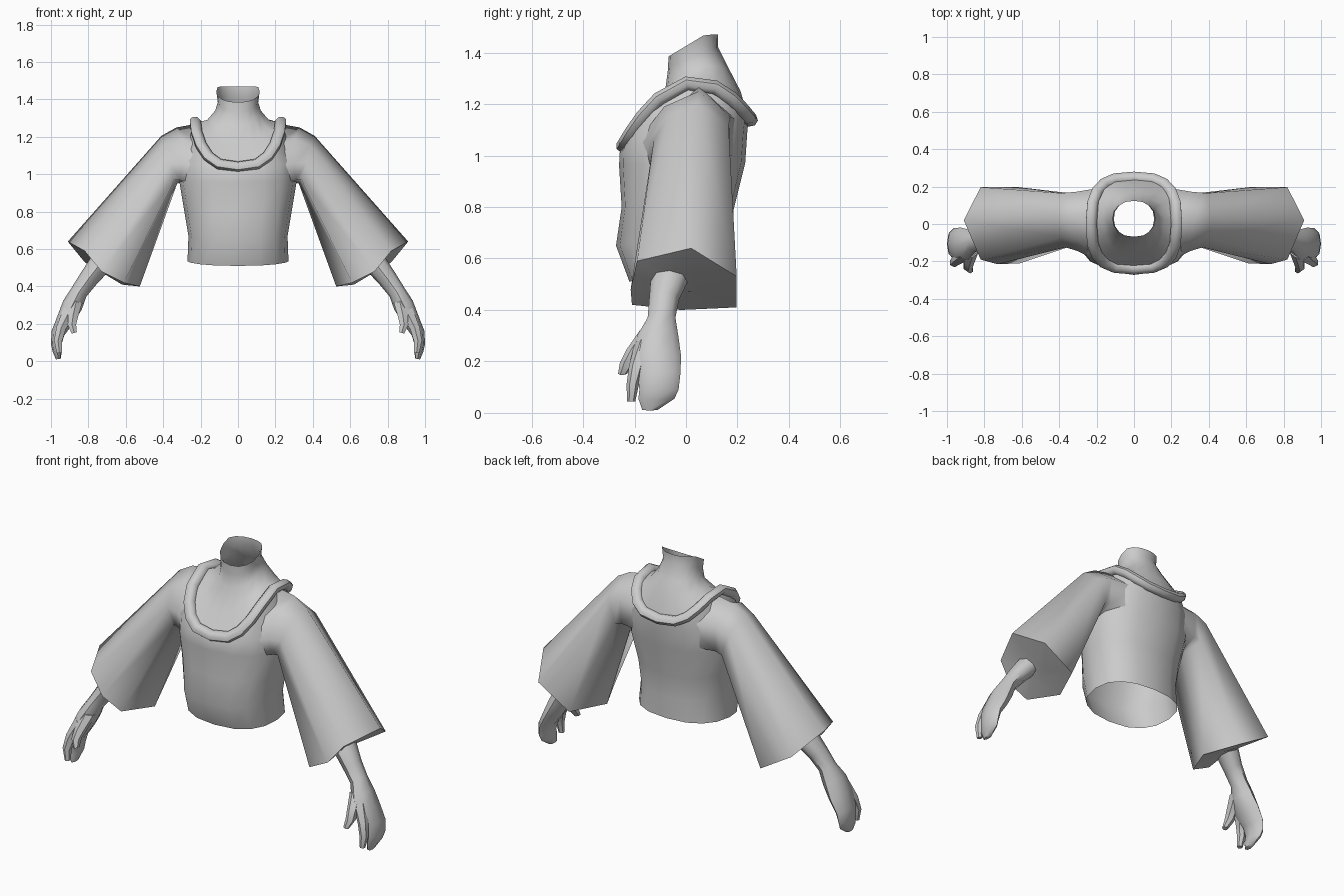
import bpy, bmesh, math
from mathutils import Vector

if "Cube" in bpy.data.objects:
    bpy.data.objects.remove(bpy.data.objects["Cube"])

grey = bpy.data.materials.new("plain_grey")
grey.diffuse_color = (0.6, 0.6, 0.6, 1)
grey.use_nodes = True
grey.node_tree.nodes["Principled BSDF"].inputs["Base Color"].default_value = grey.diffuse_color


def loft(name, rings, cap_start=False, cap_end=False, closed=False, angle=50):
    """Skin a list of equal-length point rings."""
    bm = bmesh.new()
    vs = [[bm.verts.new(p) for p in r] for r in rings]
    n = len(vs[0])
    pairs = list(zip(vs, vs[1:])) + ([(vs[-1], vs[0])] if closed else [])
    for a, b in pairs:
        for i in range(n):
            j = (i + 1) % n
            bm.faces.new((a[i], a[j], b[j], b[i]))
    if cap_start:
        bm.faces.new(vs[0][::-1])
    if cap_end:
        bm.faces.new(vs[-1])
    bmesh.ops.recalc_face_normals(bm, faces=bm.faces)
    me = bpy.data.meshes.new(name)
    bm.to_mesh(me)
    bm.free()
    me.materials.append(grey)
    ob = bpy.data.objects.new(name, me)
    bpy.context.collection.objects.link(ob)
    bpy.ops.object.select_all(action='DESELECT')
    ob.select_set(True)
    bpy.context.view_layer.objects.active = ob
    bpy.ops.object.shade_smooth_by_angle(angle=math.radians(angle))
    return ob


def body_ring(hw, yf, yb, zf, zs, zb, power=2.4, n=16):
    """Rounded ring whose height differs at front, side and back."""
    pts = []
    for i in range(n):
        a = 2 * math.pi * i / n
        c, s = math.cos(a), math.sin(a)
        x = hw * math.copysign(abs(c) ** (2 / power), c)
        t = math.copysign(abs(s) ** (2 / power), s)
        y = (yf + yb) / 2 + t * (yb - yf) / 2
        z = zs + t * (zb - zf) / 2 + t * t * ((zb + zf) / 2 - zs)
        pts.append(Vector((x, y, z)))
    return pts


def limb(name, path, side, n=8):
    """Tube through (x, y, z, radius along y, radius across)."""
    pts = [Vector(p[:3]) for p in path]
    rings = []
    for i, p in enumerate(path):
        t = pts[min(i + 1, len(pts) - 1)] - pts[max(i - 1, 0)]
        u = Vector((0, 1, 0))
        v = t.cross(u).normalized()
        ring = []
        for k in range(n):
            a = 2 * math.pi * k / n
            q = pts[i] + u * p[3] * math.cos(a) + v * p[4] * math.sin(a)
            ring.append((q.x * side, q.y, q.z))
        rings.append(ring)
    return loft(name, rings, True, True)


# Shirt body, open at the hem
loft("shirt_body", [
    body_ring(.27, -.22, .185, .51, .535, .535),
    body_ring(.265, -.272, .185, .65, .67, .66),
    body_ring(.29, -.25, .185, .80, .82, .79),
    body_ring(.315, -.26, .23, .96, .97, .97),
    body_ring(.30, -.258, .238, 1.01, 1.12, 1.09, 2.6),
    body_ring(.225, -.24, .243, 1.04, 1.275, 1.14, 3)])

# Upper chest and open neck, the rim sloping up to a level back
rim = body_ring(.116, -.068, .124, 1.4, 1.4, 1.4, 2.2)
for p in rim:
    p.z = min(1.47, 1.385 + .6 * (p.y + .068))
loft("neck", [
    body_ring(.225, -.24, .243, 1.04, 1.275, 1.14, 3),
    body_ring(.165, -.165, .212, 1.14, 1.29, 1.25, 2.4),
    body_ring(.122, -.08, .168, 1.26, 1.34, 1.335, 2.2),
    body_ring(.108, -.07, .125, 1.335, 1.385, 1.42, 2.2),
    rim])

# Flattened rolled collar following the neckline
path = body_ring(.228, -.24, .247, 1.04, 1.28, 1.14, 2.9, 20)
centre = sum(path, Vector()) / len(path)
collar = []
for i, p in enumerate(path):
    t = (path[(i + 1) % 20] - path[i - 1]).normalized()
    out = (p - centre)
    out = (out - t * out.dot(t)).normalized()
    up = t.cross(out)
    collar.append([p + out * .033 * math.cos(k * math.pi / 4)
                   + up * .028 * math.sin(k * math.pi / 4) for k in range(8)])
loft("collar", collar, closed=True)

# Sleeve outlines: top, upper back, lower back, bottom, lower front, mid front, upper front
sleeve = [
    [(.22, .05, 1.27), (.14, .20, 1.14), (.22, .18, 1.0), (.25, .03, .92),
     (.23, -.16, .95), (.19, -.20, 1.04), (.14, -.13, 1.12)],
    [(.33, .05, 1.25), (.31, .172, 1.15), (.305, .165, 1.0), (.305, .03, .955),
     (.31, -.13, .97), (.30, -.145, 1.06), (.30, -.085, 1.19)],
    [(.41, .045, 1.205), (.39, .165, 1.12), (.345, .165, .99), (.325, .03, .95),
     (.34, -.12, .97), (.365, -.125, 1.06), (.39, -.07, 1.15)],
    [(.91, .02, .64), (.82, .197, .53), (.62, .197, .41), (.525, -.02, .40),
     (.61, -.21, .42), (.73, -.215, .48), (.82, -.19, .59)]]

for side, label in ((1, "left"), (-1, "right")):
    rings = [[Vector((x * side, y, z)) for x, y, z in r] for r in sleeve]
    loft(label + "_sleeve", rings, angle=75)
    # Panel closing the sleeve opening around the forearm
    mid = sum(rings[-1], Vector()) / 7
    loft(label + "_sleeve_lining",
         [rings[-1], [mid + (p - mid) * .3 for p in rings[-1]]], cap_end=True)
    # Forearm flowing into the joined fingers
    limb(label + "_arm_and_hand", [
        (.68, -.05, .58, .076, .062), (.73, -.06, .53, .076, .062),
        (.80, -.085, .44, .058, .052), (.85, -.095, .37, .054, .046),
        (.885, -.11, .30, .08, .055), (.925, -.113, .22, .094, .046),
        (.963, -.105, .15, .083, .036), (.972, -.105, .09, .076, .028),
        (.967, -.115, .055, .07, .024), (.960, -.14, .012, .03, .014)], side)
    # Index finger and thumb
    limb(label + "_index_finger", [
        (.90, -.15, .27, .05, .04), (.945, -.19, .18, .032, .03),
        (.962, -.207, .11, .024, .025), (.955, -.213, .045, .016, .016)], side, 6)
    limb(label + "_thumb", [
        (.865, -.13, .32, .05, .038), (.882, -.19, .245, .042, .032),
        (.888, -.225, .195, .032, .026), (.875, -.247, .152, .017, .016)], side, 6)
